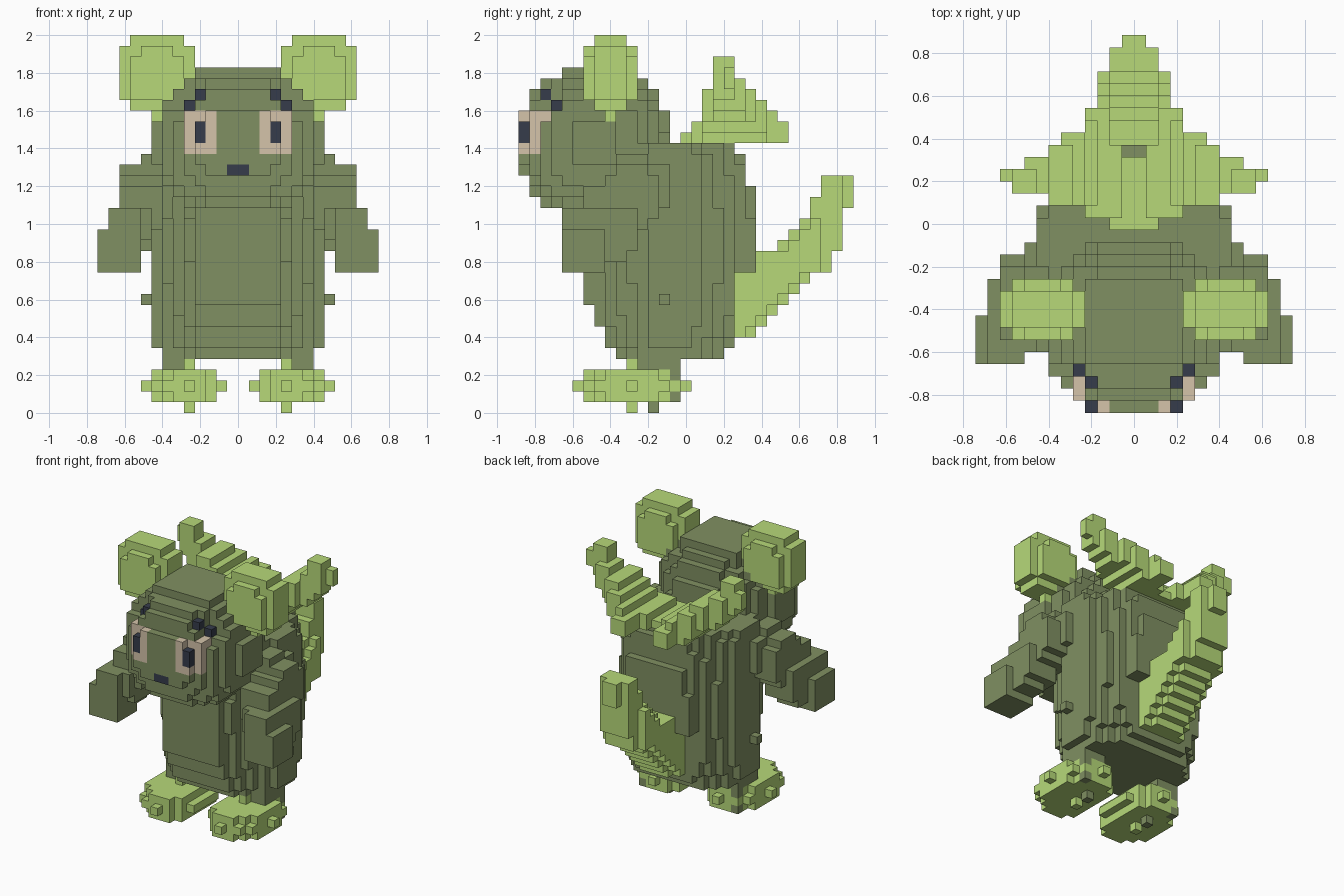
import bpy

if "Cube" in bpy.data.objects:
    bpy.data.objects.remove(bpy.data.objects["Cube"])

V = 2 / 35          # edge of one block
Y0 = 15.5           # blocks in front of y = 0


def lin(c):
    c /= 255
    return c / 12.92 if c <= 0.04045 else ((c + 0.055) / 1.055) ** 2.4


def material(name, rgb):
    m = bpy.data.materials.new(name)
    m.use_nodes = True
    col = [lin(c) for c in rgb] + [1]
    m.diffuse_color = col
    bsdf = next(n for n in m.node_tree.nodes if n.type == 'BSDF_PRINCIPLED')
    bsdf.inputs["Base Color"].default_value = col
    return m


OLIVE, LIME, BEIGE, INK = range(4)
MATS = [material("olive", (128, 144, 98)), material("lime", (183, 217, 121)),
        material("beige", (213, 196, 170)), material("ink", (54, 60, 75))]

taken = {}          # block -> colour, for all parts
parts = []          # (name, blocks)


def box(i0, i1, j0, j1, k0, k1):
    return {(i, j, k) for i in range(i0, i1) for j in range(j0, j1) for k in range(k0, k1)}


def blob(centre, radius, power):
    """Blocks of the +x half whose centre lies in a rounded solid."""
    return {c for c in box(0, 13, 0, 31, 0, 35)
            if sum((abs(a + 0.5 - m) / r) ** power
                   for a, m, r in zip(c, centre, radius)) <= 1}


def flip(cells):
    return {(-1 - i, j, k) for i, j, k in cells}


def add(name, cells, colour):
    cells = {c for c in cells if c not in taken}
    taken.update({c: colour for c in cells})
    parts.append((name, cells))


def add_whole(name, half, colour):
    add(name, half | flip(half), colour)


def add_pair(name, half, colour):
    add("left_" + name, half, colour)
    add("right_" + name, flip(half), colour)


# Head: rounded block with a flat face, a flat top and a stepped brow
head = {c for c in blob((0, 7, 25), (7.8, 7, 7), 2.35) if c[2] >= 19}
head |= box(0, 4, 0, 1, 23, 28) | box(0, 3, 0, 1, 22, 23) | box(4, 5, 1, 3, 24, 28)
head |= box(0, 4, 4, 11, 31, 32)
head -= (box(5, 13, 0, 4, 28, 32) | box(4, 13, 0, 3, 28, 32) | box(4, 13, 0, 4, 29, 32)
         | box(3, 13, 0, 3, 30, 32) | box(3, 4, 0, 1, 27, 28) | box(5, 13, 0, 3, 27, 28))
add_whole("head", head, OLIVE)


# Face colours on the frontmost block of each column
def paint(i, k, colour, depth=1):
    for side in (i, -1 - i):
        front = min(j for (a, j, b) in taken if a == side and b == k)
        for j in range(front, front + depth):
            taken[(side, j, k)] = colour


for k in range(24, 28):
    for i in (2, 3, 4):
        paint(i, k, BEIGE, 2 if i == 4 else 1)
for i, k in ((3, 25), (3, 26), (3, 29), (4, 28), (0, 22)):
    paint(i, k, INK)

# Ears
add_pair("ear", blob((7.5, 8.5, 31.3), (3.5, 2.5, 3.83), 2.6), LIME)

# Feet, with the leg tip poking through the sole
add_pair("foot", blob((4.8, 10.5, 2.5), (3.75, 5.05, 2.02), 2), LIME)
add_pair("leg", box(4, 7, 11, 15, 1, 6) | box(4, 5, 12, 13, 0, 1), OLIVE)

# Tail: (first, last) block in depth for each layer going up
tail_rows = [(20, 22), (20, 23), (20, 24), (20, 25), (20, 26), (20, 27), (22, 29), (22, 29),
             (24, 30), (25, 30), (26, 30), (27, 30), (27, 31), (28, 31), (28, 31)]
tail = set()
for k, (lo, hi) in enumerate(tail_rows, 7):
    for j in range(lo, hi):
        half = min(3, hi - j + 1, 3 if k < 15 else j - lo + 2)
        if j >= 28:
            half = min(half, 1 if j == 30 else 2)
        tail |= box(0, half, j, j + 1, k, k + 1)

# Body: chamfered oval in plan, narrower in front, flat on top and below
body = set()
for k in range(5, 25):
    depth = 8 * (1 - (abs(k + 0.5 - 15.7) / 12.3) ** 2.5) ** 0.5
    for j in range(6, 20 if k < 13 else 22):
        d = abs(j + 0.5 - 14) / depth
        if d <= 1:
            width = (8.1 if j < 14 else 8.8) - 5.4 * (d - 0.15)
            body |= box(0, min(round(width), 7 if k == 5 else 8), j, j + 1, k, k + 1)
body |= box(8, 9, 13, 14, 10, 11)
add_whole("body", body, OLIVE)
add_whole("tail", tail, LIME)

# Arms: stepped from shoulder forward and out to the hand
arm = (box(6, 11, 9, 12, 18, 23) | box(6, 11, 8, 13, 18, 22) | box(6, 9, 9, 14, 19, 23)
       | box(7, 9, 9, 12, 23, 24) | box(7, 11, 6, 12, 17, 21) | box(8, 12, 6, 11, 15, 19)
       | box(8, 12, 5, 10, 16, 19) | box(9, 12, 4, 9, 16, 19) | box(9, 12, 7, 10, 14, 16))
add_pair("arm", arm, OLIVE)
add_pair("hand", box(9, 13, 4, 8, 13, 17), OLIVE)

# Wings: rising outward from the middle of the back
wing_front = [15, 15, 16, 16, 17, 17, 17, 18, 18, 18, 19]
wing_back = [21, 22, 25, 25, 23, 23, 22, 21, 21, 20, 20]
wing_top = [26, 27, 27, 28, 29, 30, 30, 31, 33, 33, 32]
depth_top = {15: 26, 16: 27, 17: 30, 18: 33, 19: 33, 20: 31, 21: 30, 22: 29, 23: 28, 24: 27}
wing = set()
for i in range(11):
    low = max(25, round(21.5 + 0.85 * i))
    for j in range(wing_front[i], wing_back[i]):
        wing |= box(i, i + 1, j, j + 1, low, min(depth_top[j], wing_top[i]))
add_pair("wing", wing, LIME)

# Block side directions with their corners, counter-clockwise from outside
SIDES = []
for axis in range(3):
    u, w = (axis + 1) % 3, (axis + 2) % 3
    for s in (0, 1):
        ring = []
        for a, b in ((0, 0), (1, 0), (1, 1), (0, 1)):
            p = [0, 0, 0]
            p[axis], p[u], p[w] = s, a, b
            ring.append(p)
        d = [0, 0, 0]
        d[axis] = 2 * s - 1
        SIDES.append((d, ring if s else ring[::-1]))


def build(name, cells):
    """Mesh of the exposed block sides of one part."""
    index, faces, mats = {}, [], []
    for c in sorted(cells):
        for d, ring in SIDES:
            if tuple(a + b for a, b in zip(c, d)) in taken:
                continue
            corners = [tuple(a + b for a, b in zip(c, p)) for p in ring]
            faces.append([index.setdefault(p, len(index)) for p in corners])
            mats.append(taken[c])
    used = sorted(set(mats))
    mesh = bpy.data.meshes.new(name)
    mesh.from_pydata([(i * V, (j - Y0) * V, k * V) for i, j, k in index], [], faces)
    for m in used:
        mesh.materials.append(MATS[m])
    for poly, m in zip(mesh.polygons, mats):
        poly.material_index = used.index(m)
    bpy.context.collection.objects.link(bpy.data.objects.new(name, mesh))


for part_name, blocks in parts:
    build(part_name, blocks)
